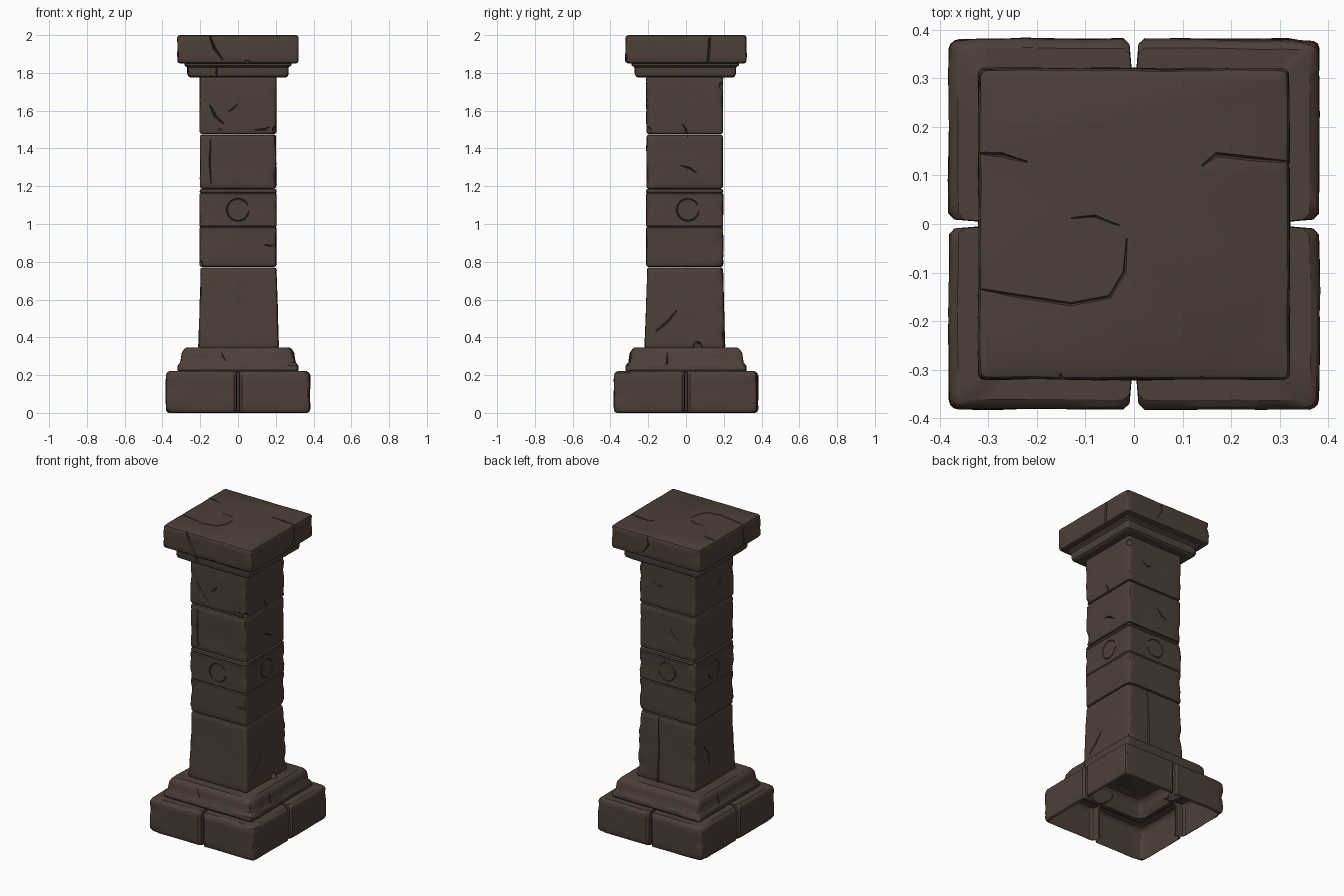
import bpy, bmesh, math
from mathutils import Vector, noise

if "Cube" in bpy.data.objects:
    bpy.data.objects.remove(bpy.data.objects["Cube"])

stone_mat = bpy.data.materials.new("dark_brown_stone")
stone_mat.diffuse_color = (0.074, 0.049, 0.040, 1.0)
stone_mat.use_nodes = True
stone_mat.node_tree.nodes["Principled BSDF"].inputs["Base Color"].default_value = stone_mat.diffuse_color

NOTCH = [(-.022, 0), (-.009, .012), (-.005, .06), (.005, .06), (.009, .012), (.022, 0)]


def outline(h, r, notched):
    """Rounded square of half width h, optionally notched mid-side."""
    a, n, side = h - r, 16, []
    for i in range(n + 1):
        if notched and i == n // 2:
            side += [(t, -h + d) for t, d in NOTCH]
        else:
            side.append((-a + 2 * a * i / n, -h))
    for deg in (-60, -30):
        q = math.radians(deg)
        side.append((a + r * math.cos(q), -a + r * math.sin(q)))
    pts = []
    for _ in range(4):
        pts += side
        side = [(-y, x) for x, y in side]
    return pts


def resample(profile, step=.022):
    out = [profile[0]]
    for (h0, z0), (h1, z1) in zip(profile, profile[1:]):
        k = max(1, int(abs(z1 - z0) / step))
        out += [(h0 + (h1 - h0) * i / k, z0 + (z1 - z0) * i / k) for i in range(1, k + 1)]
    return out


def stone(name, profile, cx=0, cy=0, r=.014, notched=False, capped=True):
    """Loft a worn square stone from (half width, z) points."""
    bm, rings = bmesh.new(), []
    for h, z in resample(profile):
        ring = []
        for x, y in outline(h, r, notched):
            p = Vector((x, y, z))
            d = .003 * noise.noise(p * 7) + .0015 * noise.noise(p * 22)
            if min(abs(x), abs(y)) > h - .025:          # worn corners
                d -= .014 * max(0, noise.noise(p * 13) - .05)
            s = (h + d) / h
            ring.append(bm.verts.new((x * s + cx, y * s + cy, z)))
        rings.append(ring)
    for lo, hi in zip(rings, rings[1:]):
        for i in range(len(lo)):
            j = (i + 1) % len(lo)
            bm.faces.new((lo[i], lo[j], hi[j], hi[i]))
    if capped:
        bm.faces.new(rings[0][::-1])
        bm.faces.new(rings[-1])
    me = bpy.data.meshes.new(name)
    bm.to_mesh(me)
    bm.free()
    ob = bpy.data.objects.new(name, me)
    bpy.context.collection.objects.link(ob)
    me.materials.append(stone_mat)
    return ob


def block(name, z0, z1, h0, h1, b=.012, **kw):
    """Single block with softened top and bottom edges."""
    return stone(name, [(h0 - b, z0), (h0 - b * .3, z0 + b * .35), (h0, z0 + b),
                        (h1, z1 - b), (h1 - b * .3, z1 - b * .35), (h1 - b, z1)], **kw)


# Stones, bottom to top
base = stone("base_blocks", [(.366, 0), (.376, .006), (.381, .02), (.381, .198),
                             (.375, .212), (.362, .221), (.29, .221)],
             r=.02, notched=True, capped=False)
foot = stone("foot_moulding", [(.312, .215), (.32, .228), (.318, .25), (.304, .268), (.299, .30),
                               (.296, .318), (.284, .336), (.272, .345)])
shaft = [
    block("shaft_block_lower", .34, .771, .212, .2, cx=.003, cy=-.005),
    stone("shaft_block_middle", [(.191, .773), (.2, .777), (.203, .785), (.203, .978), (.198, .984),
                                 (.203, .99), (.203, 1.158), (.198, 1.164), (.203, 1.17),
                                 (.2, 1.182), (.191, 1.187)], cy=-.007),
    block("shaft_block_upper", 1.187, 1.474, .201, .201, cy=-.007),
    block("shaft_block_top", 1.476, 1.785, .202, .203, cy=-.007),
]
neck = stone("capital_moulding", [(.25, 1.775), (.262, 1.783), (.267, 1.798), (.267, 1.828),
                                  (.282, 1.84), (.284, 1.86)], cy=-.004)
slab = block("capital_slab", 1.85, 2.0, .32, .32, b=.014)

# Cracks and chips, gathered in one cutter
cut = bmesh.new()
FRAMES = {"front": ((1, 0, 0), (0, 0, 1), (0, -1, 0)), "back": ((1, 0, 0), (0, 0, 1), (0, 1, 0)),
          "right": ((0, 1, 0), (0, 0, 1), (1, 0, 0)), "left": ((0, 1, 0), (0, 0, 1), (-1, 0, 0)),
          "top": ((1, 0, 0), (0, 1, 0), (0, 0, 1))}


def crack(side, dist, pts, w=.009, depth=.014, taper=True):
    """Wedge-shaped groove along a polyline on one side."""
    U, V, N = (Vector(v) for v in FRAMES[side])
    P = [Vector(p) for p in pts]
    secs = []
    for i, p in enumerate(P):
        t = (P[min(i + 1, len(P) - 1)] - P[max(i - 1, 0)]).normalized()
        end = taper and i in (0, len(P) - 1)
        q = Vector((-t.y, t.x)) * w * (.45 if end else 1)
        secs.append([cut.verts.new(U * a.x + V * a.y + N * (dist + o)) for a, o in
                     ((p + q, .01), (p - q, .01), (p, -depth * (.6 if end else 1)))])
    for s, e in zip(secs, secs[1:]):
        for i in range(3):
            j = (i + 1) % 3
            cut.faces.new((s[i], s[j], e[j], e[i]))
    cut.faces.new(secs[0])
    cut.faces.new(secs[-1])


def chip(x, y, z, r):
    made = bmesh.ops.create_icosphere(cut, subdivisions=2, radius=r)["verts"]
    for v in made:
        v.co *= 1 + .35 * noise.noise(v.co * 40 + Vector((x, y, z)) * 9)
        v.co += Vector((x, y, z))


# Carved rings on the band, all four sides
for side, dist, u in (("front", .21, 0), ("right", .203, .01), ("back", .196, 0), ("left", .203, 0)):
    arc = [(u + .058 * math.cos(a), 1.075 + .058 * math.sin(a))
           for a in (math.radians(25 + 330 * i / 30) for i in range(31))]
    crack(side, dist, arc, w=.011, depth=.006)

# Shaft cracks
crack("front", .21, [(-.15, 1.63), (-.12, 1.57), (-.075, 1.53)], w=.014)
crack("front", .21, [(-.05, 1.595), (-.025, 1.61), (-.005, 1.635)])
crack("front", .21, [(-.145, 1.45), (-.15, 1.33), (-.142, 1.21)])
crack("front", .21, [(.09, 1.497), (.14, 1.5), (.165, 1.515)], w=.012)
crack("front", .21, [(.14, .89), (.17, .885), (.195, .89)], w=.007)
crack("right", .203, [(-.03, 1.31), (.02, 1.295), (.055, 1.27)])
crack("right", .208, [(-.16, .43), (-.1, .48), (-.05, .54)], w=.008)
crack("right", .203, [(-.02, 1.53), (.0, 1.50), (.01, 1.46)])
crack("back", .201, [(.06, .33), (.055, .55), (.062, .78)], w=.008, depth=.01, taper=False)
crack("back", .196, [(.1, 1.64), (.06, 1.62), (.03, 1.625)])
crack("back", .196, [(-.09, 1.30), (-.05, 1.32), (-.02, 1.36)])
crack("left", .203, [(-.08, 1.66), (-.05, 1.6), (.01, 1.58)], w=.012)
crack("left", .205, [(.1, .6), (.06, .55), (.05, .48)])

# Capital cracks
crack("front", .32, [(-.16, 2.02), (-.125, 1.93), (-.08, 1.87)], w=.012, depth=.02)
crack("front", .271, [(-.11, 1.845), (-.115, 1.80), (-.1, 1.765)], w=.01)
crack("right", .32, [(.125, 1.985), (.122, 1.92), (.115, 1.84)], w=.01, depth=.02, taper=False)
crack("back", .32, [(.06, 1.99), (.05, 1.94), (.09, 1.88)], w=.01)
crack("left", .32, [(-.14, 1.985), (-.135, 1.93), (-.15, 1.84)], w=.009)
crack("top", 2, [(.14, .12), (.17, .143), (.25, .134), (.33, .128)], w=.008)
crack("top", 2, [(-.33, .146), (-.27, .142), (-.22, .128)], w=.008)
crack("top", 2, [(-.33, -.132), (-.24, -.148), (-.13, -.165), (-.05, -.15), (-.02, -.1), (-.015, -.03)],
      w=.008, depth=.008)
crack("top", 2, [(-.13, .012), (-.08, .016), (-.03, -.003)], w=.007, depth=.007)

# Foot moulding joints
crack("right", .302, [(-.1, .225), (-.1, .28), (-.1, .335)], w=.008, depth=.012)
crack("front", .302, [(-.09, .335), (-.08, .3), (-.065, .275)], w=.008, depth=.012)
crack("left", .302, [(.1, .225), (.1, .28), (.1, .335)], w=.008, depth=.012)

# Broken edges
chip(.212, .06, .355, .024)
chip(.2, .198, 1.735, .024)
chip(-.095, -.215, 1.50, .010)
chip(.2, -.205, 1.50, .02)
chip(.05, -.325, 1.855, .016)
chip(-.2, .19, 1.17, .018)
chip(-.2, -.205, .79, .016)
chip(.14, -.325, 2.0, .012)

bmesh.ops.recalc_face_normals(cut, faces=cut.faces[:])
cut_me = bpy.data.meshes.new("crack_cutter")
cut.to_mesh(cut_me)
cut.free()
cutter = bpy.data.objects.new("crack_cutter", cut_me)
bpy.context.collection.objects.link(cutter)
cut_me.materials.append(stone_mat)
cutter.hide_render = True


def select(ob):
    bpy.ops.object.select_all(action="DESELECT")
    ob.select_set(True)
    bpy.context.view_layer.objects.active = ob


for ob in [foot, neck, slab] + shaft:
    mod = ob.modifiers.new("cracks", "BOOLEAN")
    mod.operation, mod.solver, mod.object = "DIFFERENCE", "EXACT", cutter
    mod.use_self = True
    select(ob)
    bpy.ops.object.modifier_apply(modifier=mod.name)
bpy.data.objects.remove(cutter)

# Foot is hollow underneath
bm = bmesh.new()
bm.from_mesh(foot.data)
bmesh.ops.delete(bm, geom=[f for f in bm.faces if f.normal.z < -.9 and f.calc_center_median().z < .222],
                 context="FACES")
bm.to_mesh(foot.data)
bm.free()

for ob in [base, foot, neck, slab] + shaft:
    select(ob)
    bpy.ops.object.shade_smooth_by_angle(angle=math.radians(32))
